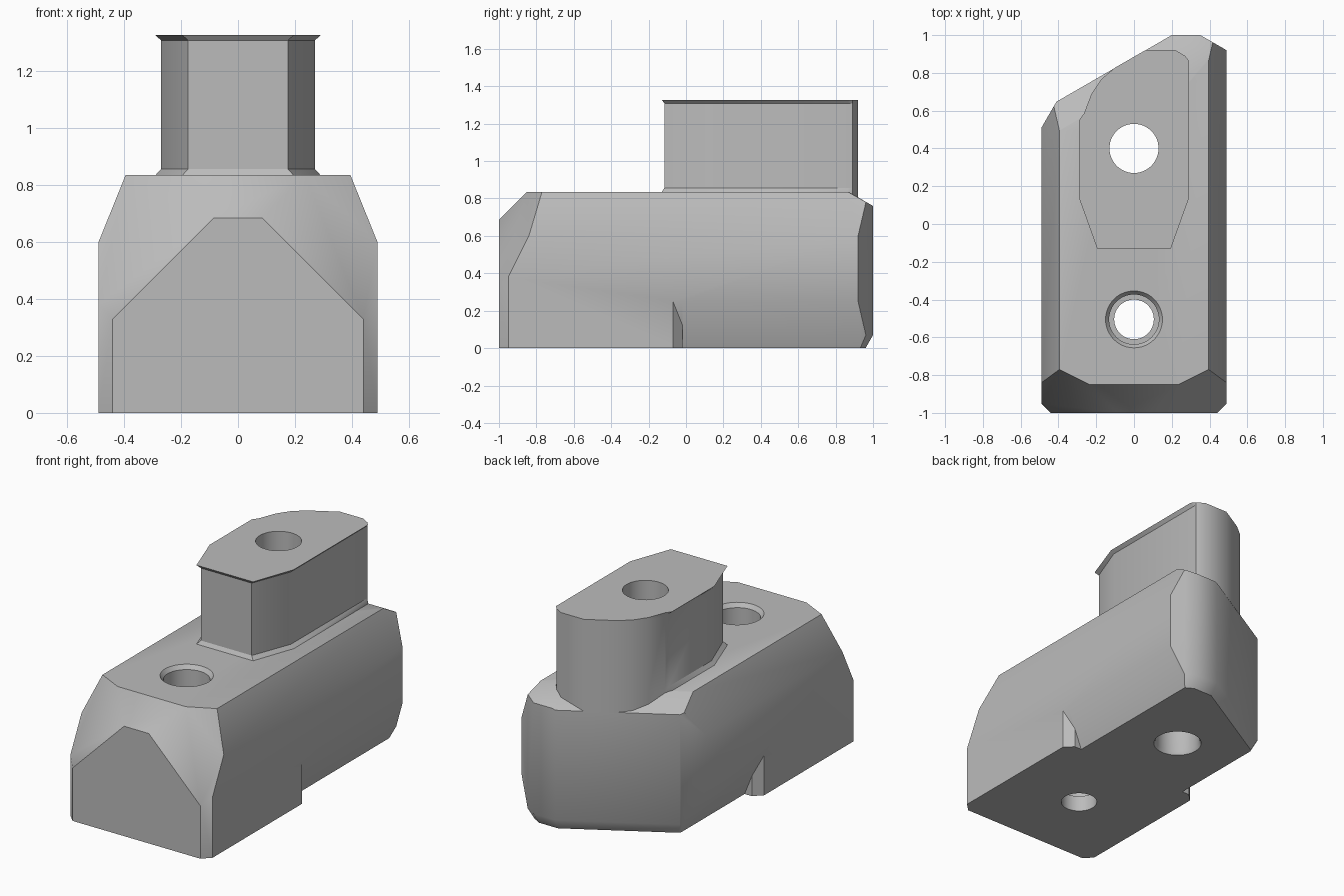
import bpy, bmesh, math
from mathutils import Vector

old = bpy.data.objects.get("Cube")
if old:
    bpy.data.objects.remove(old)

grey = bpy.data.materials.new("plain grey")
grey.use_nodes = True
grey.diffuse_color = (0.5, 0.5, 0.5, 1)
grey.node_tree.nodes["Principled BSDF"].inputs["Base Color"].default_value = (0.5, 0.5, 0.5, 1)


def to_object(bm, name):
    bmesh.ops.recalc_face_normals(bm, faces=bm.faces)
    mesh = bpy.data.meshes.new(name)
    bm.to_mesh(mesh)
    bm.free()
    mesh.materials.append(grey)
    ob = bpy.data.objects.new(name, mesh)
    bpy.context.collection.objects.link(ob)
    return ob


def cut_block(name, low, high, planes):
    """Box trimmed by planes given as (normal, point on plane); the normal side goes."""
    bm = bmesh.new()
    bmesh.ops.create_cube(bm, size=1)
    for v in bm.verts:
        v.co = [(a + b) / 2 + c * (b - a) for a, b, c in zip(low, high, v.co)]
    for normal, point in planes:
        cut = bmesh.ops.bisect_plane(
            bm, geom=bm.verts[:] + bm.edges[:] + bm.faces[:], dist=1e-5,
            plane_co=point, plane_no=Vector(normal).normalized(), clear_outer=True)
        edges = [e for e in cut["geom_cut"] if isinstance(e, bmesh.types.BMEdge)]
        bmesh.ops.holes_fill(bm, edges=edges, sides=0)
    return to_object(bm, name)


def loft(name, rings):
    """Skin a stack of equal-length point rings and cap both ends."""
    bm = bmesh.new()
    loops = [[bm.verts.new(p) for p in ring] for ring in rings]
    for a, b in zip(loops, loops[1:]):
        for i in range(len(a)):
            j = (i + 1) % len(a)
            bm.faces.new((a[i], a[j], b[j], b[i]))
    bm.faces.new(loops[0])
    bm.faces.new(loops[-1])
    return to_object(bm, name)


def bore(name, y, profile, sides=48):
    """Turned cutter for a hole; profile is (radius, height)."""
    turn = [math.tau * i / sides for i in range(sides)]
    return loft(name, [[(r * math.cos(a), y + r * math.sin(a), z) for a in turn]
                       for r, z in profile])


def subtract(target, cutter):
    mod = target.modifiers.new("cut", 'BOOLEAN')
    mod.operation = 'DIFFERENCE'
    mod.solver = 'EXACT'
    mod.object = cutter
    bpy.context.view_layer.objects.active = target
    bpy.ops.object.modifier_apply(modifier=mod.name)


# Body: long block with chamfered front, sides and skewed back
TOP = 0.835
planes = [((0, -1, 1), (0, -0.85, TOP))]
for s in (-1, 1):
    planes += [
        ((s * 0.235, 0, 0.095), (s * 0.49, 0, 0.6)),     # upper side slope
        ((s, -1, 0), (s * 0.49, -0.95, 0)),              # front upright corner
        ((s, -2, 1), (s * 0.44, -1, 0.33)),              # front shoulder
    ]
# Back walls: direction, point, top chamfer inset
s30, c30 = 0.5, math.sqrt(0.75)
for nx, ny, x, y, inset in ((0, 1, 0, 1, 0.13), (-s30, c30, 0.2, 1, 0.14),
                            (-c30, s30, -0.49, 0.51, 0.09), (s30, c30, 0.49, 0.92, 0.095)):
    planes.append(((nx, ny, 0), (x, y, 0)))
    planes.append(((nx * 0.5, ny * 0.5, c30), (x - nx * inset, y - ny * inset, TOP)))
    planes.append(((nx * c30, ny * c30, -0.5), (x - nx * 0.04, y - ny * 0.04, 0)))
body = cut_block("body", (-0.49, -1, 0), (0.49, 1, TOP), planes)

# Undercuts along the lower rear sides
helpers = []
for s in (-1, 1):
    xs = sorted((s * 0.3, s * 0.7))
    helpers.append(cut_block(
        "undercut_cutter", (xs[0], -0.02, -0.1), (xs[1], 1.2, 0.5),
        [((-s * 0.25, 0, 0.1), (s * 0.49, 0, 0.25))]))
    helpers.append(cut_block(
        "undercut_end_cutter", (xs[0], -0.2, -0.1), (xs[1], 0.1, 0.5),
        [((-s * 0.25, 0, 0.1), (s * 0.49, 0, 0.25)), ((-s, -1, 0), (s * 0.49, -0.07, 0))]))
    subtract(body, helpers[-2])
    subtract(body, helpers[-1])

# Neck: upright with flared lips at foot and head; rear stays flush with the body
stem = [(-0.175, -0.115), (0.175, -0.115), (0.27, 0.135), (0.27, 0.865), (0.27, 0.89),
        (0.22, 0.92), (0.06, 0.92), (-0.1, 0.828), (-0.17, 0.77), (-0.225, 0.69),
        (-0.265, 0.585), (-0.27, 0.55), (-0.27, 0.135)]
lip = list(stem)
for i in (0, 1, 2, 3, 11, 12):
    x, y = stem[i]
    lip[i] = (x + math.copysign(0.02, x), y - 0.015 if i < 2 else y)
neck = loft("neck", [[(x, y, z) for x, y in ring] for ring, z in (
    (stem, 0.75), (lip, TOP), (stem, 0.857), (stem, 1.308), (lip, 1.327))])

# Bolt holes
rear = bore("rear_hole_cutter", 0.4, [(0.15, -0.02), (0.13, 0.02), (0.13, 1.5)])
front = bore("front_hole_cutter", -0.505,
             [(0.105, -0.1), (0.105, 0.1), (0.132, 0.1), (0.132, 0.81), (0.162, 0.85)])
subtract(body, rear)
subtract(body, front)
subtract(neck, rear)
for ob in helpers + [rear, front]:
    bpy.data.objects.remove(ob)

# Smooth the shallow edges only
bpy.ops.object.select_all(action='DESELECT')
for ob in (body, neck):
    ob.select_set(True)
bpy.context.view_layer.objects.active = body
bpy.ops.object.shade_smooth_by_angle(angle=math.radians(31))
